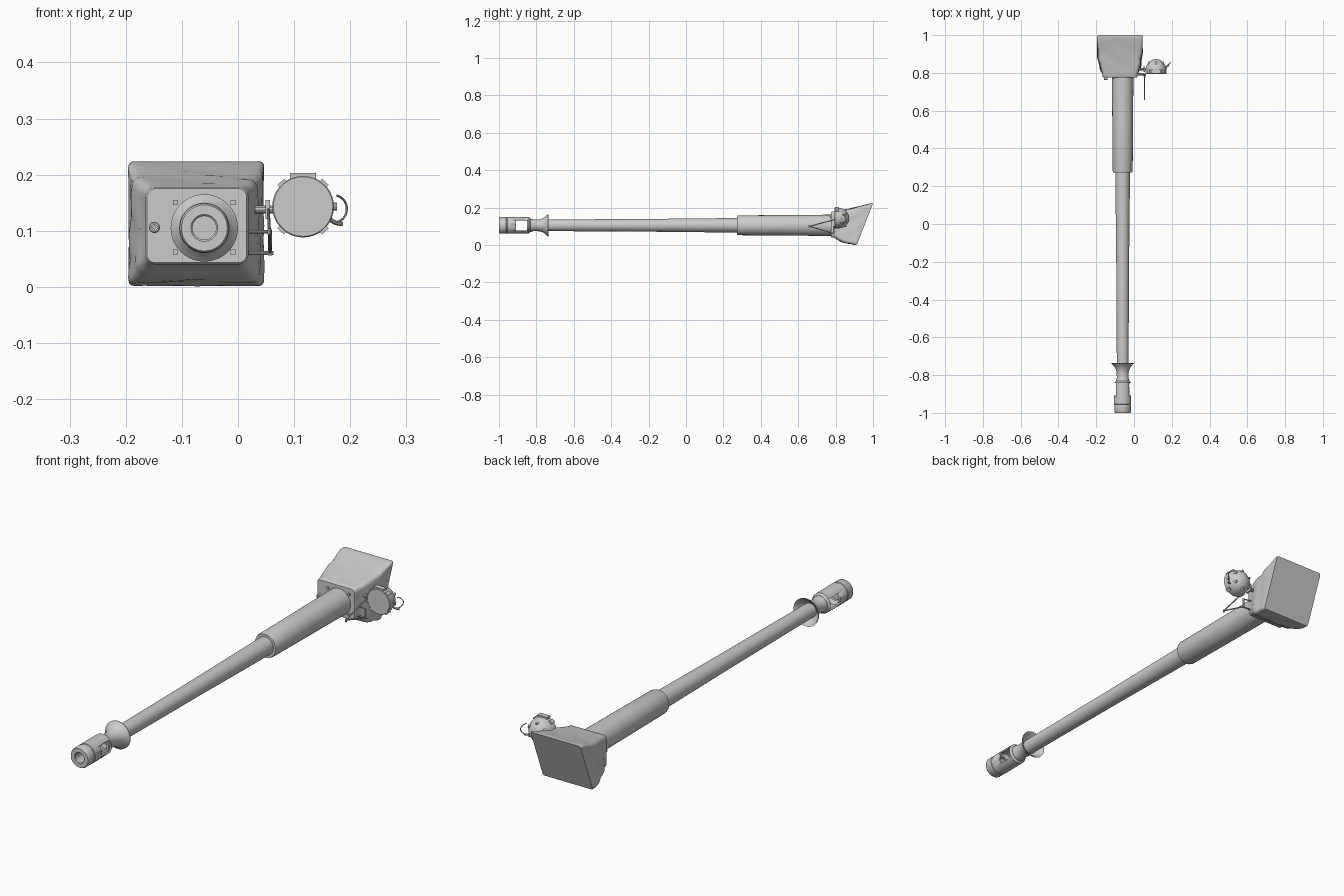
import bpy, bmesh, math
from mathutils import Vector

if "Cube" in bpy.data.objects:
    bpy.data.objects.remove(bpy.data.objects["Cube"])

AX, AZ = -0.06, 0.105            # bore axis
LX, LZ = 0.116, 0.143            # lamp axis

grey = bpy.data.materials.new("plain_grey")
grey.diffuse_color = (0.6, 0.6, 0.6, 1)
grey.use_nodes = True
grey.node_tree.nodes["Principled BSDF"].inputs["Base Color"].default_value = grey.diffuse_color


def finish(name, bm, angle=35):
    bmesh.ops.recalc_face_normals(bm, faces=bm.faces)
    me = bpy.data.meshes.new(name)
    bm.to_mesh(me)
    bm.free()
    me.materials.append(grey)
    ob = bpy.data.objects.new(name, me)
    bpy.context.collection.objects.link(ob)
    bpy.ops.object.select_all(action='DESELECT')
    ob.select_set(True)
    bpy.context.view_layer.objects.active = ob
    bpy.ops.object.shade_smooth_by_angle(angle=math.radians(angle))
    return ob


def loft(bm, rings, closed=False):
    """Skin rings of points; cap the ends unless the loop is closed."""
    vs = [[bm.verts.new(p) for p in r] for r in rings]
    n = len(vs[0])
    pairs = list(zip(vs, vs[1:])) + ([(vs[-1], vs[0])] if closed else [])
    for a, b in pairs:
        for i in range(n):
            j = (i + 1) % n
            bm.faces.new((a[i], a[j], b[j], b[i]))
    if not closed:
        bm.faces.new(vs[0])
        bm.faces.new(vs[-1])


def lathe(name, profile, cx, cz, seg=40, closed=False):
    """Turn (y, radius) points around an axis parallel to y."""
    bm = bmesh.new()
    loft(bm, [[(cx + r * math.cos(2 * math.pi * i / seg), y, cz + r * math.sin(2 * math.pi * i / seg))
               for i in range(seg)] for y, r in profile], closed)
    return finish(name, bm)


def box(name, centre, size, turn=0):
    bm = bmesh.new()
    bmesh.ops.create_cube(bm, size=1)
    c, s = math.cos(turn), math.sin(turn)
    for v in bm.verts:
        x, y, z = (v.co[i] * size[i] for i in range(3))
        v.co = Vector((x * c - z * s, y, x * s + z * c)) + Vector(centre)
    return finish(name, bm)


def rod(name, pts, r, seg=10):
    """Round bar through a chain of points."""
    pts = [Vector(p) for p in pts]
    rings = []
    for i, p in enumerate(pts):
        d = (pts[min(i + 1, len(pts) - 1)] - pts[max(i - 1, 0)]).normalized()
        u = d.orthogonal() if abs(d.x) > 0.95 else d.cross(Vector((1, 0, 0)))
        u.normalize()
        w = d.cross(u)
        rings.append([p + r * (u * math.cos(2 * math.pi * k / seg) + w * math.sin(2 * math.pi * k / seg))
                      for k in range(seg)])
    bm = bmesh.new()
    loft(bm, rings)
    return finish(name, bm)


# Barrel, thermal sleeve and flared collar
lathe("barrel", [(-0.80, 0.030), (-0.74, 0.031), (-0.2, 0.034), (0.28, 0.039), (0.30, 0.039)], AX, AZ)
lathe("barrel_sleeve", [(0.272, 0.040), (0.272, 0.050), (0.282, 0.053), (0.55, 0.055), (0.80, 0.057)], AX, AZ)
lathe("flared_collar", [(-0.85, 0.026), (-0.85, 0.035), (-0.825, 0.035), (-0.815, 0.031), (-0.785, 0.032),
                        (-0.77, 0.036), (-0.755, 0.044), (-0.742, 0.056), (-0.738, 0.060),
                        (-0.735, 0.060), (-0.745, 0.048), (-0.76, 0.036), (-0.765, 0.026)], AX, AZ, closed=True)

# Muzzle brake: hollow tube with a slot through both sides
brake = lathe("muzzle_brake", [(-0.93, 0.021), (-0.997, 0.021), (-1.0, 0.024), (-1.0, 0.041), (-0.995, 0.044),
                               (-0.962, 0.044), (-0.96, 0.0425), (-0.956, 0.0425), (-0.954, 0.045),
                               (-0.84, 0.044), (-0.832, 0.036), (-0.832, 0.020), (-0.84, 0.036),
                               (-0.92, 0.036)], AX, AZ, closed=True)
cutter = box("slot_cutter", (AX, -0.875, AZ), (0.2, 0.066, 0.054))
cutter.hide_render = True
cutter.hide_viewport = True
cut = brake.modifiers.new("slots", 'BOOLEAN')
cut.operation, cut.object, cut.solver = 'DIFFERENCE', cutter, 'EXACT'
lathe("bore_plug", [(-0.95, 0.022), (-0.94, 0.022)], AX, AZ, 24)


# Canvas mantlet cover: rounded rectangles lofted from front plate to raked back
def section(cx, cz, hx, hz, rad, y, rake, wrinkle, per=12):
    out = []
    corners = [(1, 1, 0), (-1, 1, 90), (-1, -1, 180), (1, -1, 270)]
    arcs = [[(cx + sx * (hx - rad) + rad * math.cos(math.radians(a + k * 18)),
              cz + sz * (hz - rad) + rad * math.sin(math.radians(a + k * 18))) for k in range(6)]
            for sx, sz, a in corners]
    for i, arc in enumerate(arcs):
        out += arc
        a, b = arc[-1], arcs[(i + 1) % 4][0]
        out += [(a[0] + (b[0] - a[0]) * k / per, a[1] + (b[1] - a[1]) * k / per) for k in range(1, per)]
    pts = []
    for x, z in out:
        yy = y + rake * (z - cz)
        fold = wrinkle * (math.sin(42 * x + 75 * yy) + 0.6 * math.sin(90 * z - 60 * yy + 25 * abs(x - cx)))
        k = 1 + fold / 0.11
        pts.append((cx + (x - cx) * k, yy, cz + (z - cz) * k))
    return pts


bm = bmesh.new()
loft(bm, [section(-0.0735, 0.109, 0.089, 0.066, 0.015, 0.775, 0, 0),
          section(-0.0735, 0.109, 0.092, 0.069, 0.017, 0.779, 0, 0),
          section(-0.0735, 0.109, 0.093, 0.070, 0.017, 0.795, 0.02, 0),
          section(-0.074, 0.107, 0.102, 0.078, 0.018, 0.815, 0.10, 0.001),
          section(-0.074, 0.105, 0.109, 0.085, 0.018, 0.838, 0.17, 0.002),
          section(-0.0745, 0.105, 0.113, 0.091, 0.016, 0.862, 0.23, 0.0025),
          section(-0.0745, 0.106, 0.116, 0.096, 0.014, 0.888, 0.29, 0.0025),
          section(-0.0745, 0.109, 0.118, 0.102, 0.012, 0.915, 0.34, 0.002),
          section(-0.0745, 0.111, 0.120, 0.109, 0.010, 0.938, 0.38, 0.001),
          section(-0.0745, 0.1125, 0.1205, 0.111, 0.009, 0.952, 0.39, 0.0003),
          section(-0.0745, 0.1125, 0.1195, 0.110, 0.009, 0.957, 0.39, 0)])
finish("mantlet_cover", bm, 40)

# Bolts and the side gun port on the front plate
for sx in (-1, 1):
    for sz in (-1, 1):
        box("plate_bolt", (AX + sx * 0.051, 0.774, AZ + 0.001 + sz * 0.044), (0.009, 0.008, 0.009))
lathe("side_gun_port", [(0.785, 0.010), (0.764, 0.010), (0.762, 0.008), (0.762, 0.005), (0.775, 0.005),
                        (0.785, 0.005)], -0.149, 0.106, 20, True)
lathe("side_gun_muzzle", [(0.78, 0.0035), (0.764, 0.0035)], -0.149, 0.106, 12)

# Lamp: flat lens, rim and domed back
dome = [(0.815 + 0.058 * math.sin(a), 0.054 * math.cos(a) + 0.0005)
        for a in [math.pi / 2 * k / 8 for k in range(9)]]
lathe("lamp_housing", [(0.795, 0.053), (0.797, 0.055), (0.812, 0.055)] + dome, LX, LZ, 36)
for deg in (48, 90, 132, 228, 312):
    a = math.radians(deg)
    wide = 0.046 if deg == 90 else 0.016
    box("lamp_clip", (LX + 0.055 * math.cos(a), 0.807, LZ + 0.055 * math.sin(a)),
        (wide, 0.022, 0.009), a - math.pi / 2)
for k in range(6):                                  # knobs around the dome
    a = math.radians(60 * k + 30)
    x, z = LX + 0.042 * math.cos(a), LZ + 0.042 * math.sin(a)
    lathe("lamp_knob", [(0.835, 0.006), (0.856, 0.006), (0.859, 0.004)], x, z, 10)

# Lamp hook on the outer side
hook = []
for k in range(13):
    a = math.radians(80 - 165 * k / 12)
    hook.append((0.172 + 0.022 * math.cos(a), 0.835 + 0.02 * math.cos(a), 0.139 + 0.024 * math.sin(a)))
rod("lamp_hook", hook, 0.002, 8)
rod("hook_foot", [(0.160, 0.825, 0.122), (0.174, 0.835, 0.114), (0.186, 0.84, 0.112)], 0.004)
rod("hook_pivot", [(0.160, 0.825, 0.143), (0.176, 0.825, 0.143)], 0.007)

# Lamp bracket and V-shaped guard of thin rods
rod("lamp_arm", [(0.030, 0.82, 0.138), (0.068, 0.82, 0.138)], 0.007)
box("arm_plate", (0.053, 0.82, 0.138), (0.008, 0.03, 0.034))
apex = (0.056, 0.66, 0.100)
rod("guard_upper", [apex, (0.054, 0.80, 0.137)], 0.0028)
rod("guard_lower", [apex, (0.057, 0.79, 0.061)], 0.0028)
rod("guard_tip", [(0.056, 0.66, 0.093), (0.056, 0.66, 0.104)], 0.004)
rod("guard_post", [(0.057, 0.79, 0.056), (0.057, 0.79, 0.100)], 0.004)
rod("guard_foot", [(0.020, 0.79, 0.060), (0.063, 0.79, 0.060)], 0.0035)
rod("guard_foot", [(0.020, 0.80, 0.098), (0.060, 0.79, 0.098)], 0.003)
